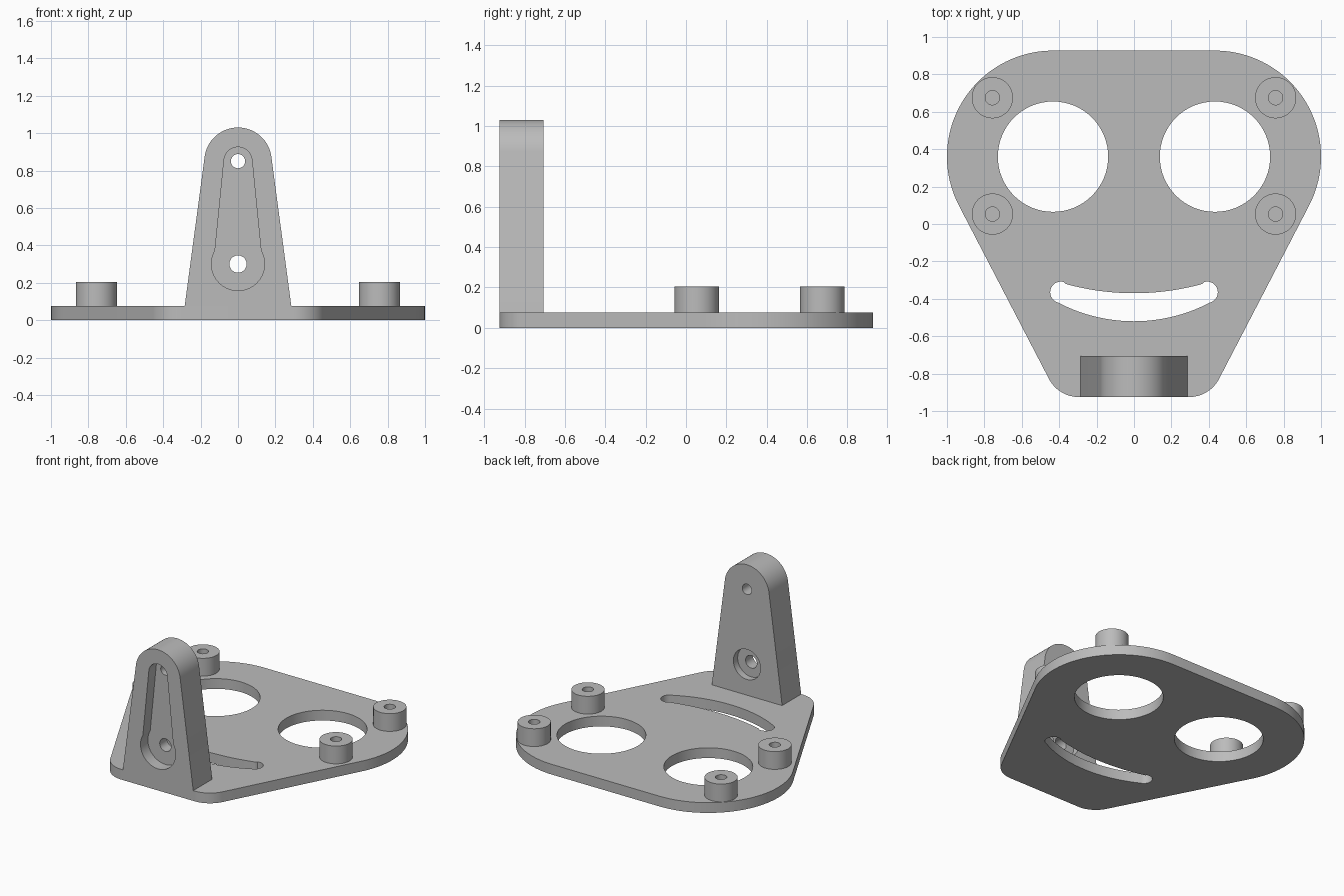
import bpy
import bmesh
from math import radians, cos, sin

if "Cube" in bpy.data.objects:
    bpy.data.objects.remove(bpy.data.objects["Cube"], do_unlink=True)

GREY = (0.5, 0.5, 0.5, 1.0)
grey = bpy.data.materials.new("plain grey")
grey.use_nodes = True
grey.diffuse_color = GREY
grey.node_tree.nodes["Principled BSDF"].inputs["Base Color"].default_value = GREY


def arc(cx, cy, r, start, end, steps=24):
    """Points on a circular arc, angles in degrees."""
    angles = [radians(start + (end - start) * i / steps) for i in range(steps + 1)]
    return [(cx + r * cos(a), cy + r * sin(a)) for a in angles]


def circle(cx, cy, r):
    return arc(cx, cy, r, 0, 360, 64)[:-1]


def mirrored(points):
    """Close a right-hand outline with its mirror image across x = 0."""
    return points + [(-x, y) for x, y in reversed(points)]


def prism(name, outline, low, high, upright=False):
    """Extrude an outline along z, or along y when upright."""
    bm = bmesh.new()
    place = (lambda u, v: (u, low, v)) if upright else (lambda u, v: (u, v, low))
    face = bm.faces.new([bm.verts.new(place(u, v)) for u, v in outline])
    moved = bmesh.ops.extrude_face_region(bm, geom=[face])["geom"]
    shift = (0, high - low, 0) if upright else (0, 0, high - low)
    bmesh.ops.translate(bm, vec=shift,
                        verts=[g for g in moved if isinstance(g, bmesh.types.BMVert)])
    bmesh.ops.recalc_face_normals(bm, faces=bm.faces[:])
    mesh = bpy.data.meshes.new(name)
    bm.to_mesh(mesh)
    bm.free()
    mesh.materials.append(grey)
    obj = bpy.data.objects.new(name, mesh)
    bpy.context.collection.objects.link(obj)
    return obj


def select_only(obj):
    bpy.ops.object.select_all(action="DESELECT")
    obj.select_set(True)
    bpy.context.view_layer.objects.active = obj


def finish(obj, cutters):
    """Subtract the cutters, delete them and smooth the curved walls."""
    select_only(obj)
    for cutter in cutters:
        cutter.hide_render = True
        cut = obj.modifiers.new("cut", "BOOLEAN")
        cut.operation = "DIFFERENCE"
        cut.solver = "EXACT"
        cut.object = cutter
        bpy.ops.object.modifier_apply(modifier=cut.name)
        bpy.data.objects.remove(cutter, do_unlink=True)
    bpy.ops.object.shade_smooth_by_angle(angle=radians(30))


THICK = 0.075
FRONT, BACK = -0.925, -0.705

# Base plate with two round openings and a curved slot
plate = prism("base_plate",
              mirrored(arc(0.295, -0.745, 0.18, -90, -27.5)
                       + arc(0.433, 0.36, 0.567, -27.5, 90, 40)), 0, THICK)
slot_right = (arc(0, 0.355, 0.875, -90, -62.5, 20)
              + arc(0.391, -0.365, 0.057, -62, 106, 20)
              + arc(0, 1.0, 1.37, -74.5, -90, 20))
slot = slot_right[1:-1]
slot_outline = [(0, -0.52)] + slot + [(0, -0.37)] + [(-x, y) for x, y in reversed(slot)]
finish(plate, [prism("slot_cutter", slot_outline, -0.1, 0.2)]
       + [prism("opening_cutter", circle(s * 0.433, 0.36, 0.295), -0.1, 0.2)
          for s in (-1, 1)])

# Four hollow standoffs
for side, s in (("right", -1), ("left", 1)):
    for end, y in (("front", 0.053), ("back", 0.675)):
        post = prism(f"standoff_{end}_{side}", circle(s * 0.757, y, 0.11), THICK, 0.205)
        finish(post, [prism("bore_cutter", circle(s * 0.757, y, 0.038), 0, 0.3)])

# Upright bracket: front pocket, rear counterbore and two through holes
bracket = prism("upright_bracket",
                [(-0.285, THICK), (0.285, THICK)] + arc(0, 0.85, 0.18, 7.5, 172.5, 40),
                FRONT, BACK, True)
pocket = arc(0, 0.85, 0.075, 5, 175) + arc(0, 0.3, 0.142, 150, 390, 48)
finish(bracket, [
    prism("pocket_cutter", pocket, FRONT - 0.1, FRONT + 0.085, True),
    prism("counterbore_cutter", circle(0, 0.3, 0.11), BACK - 0.05, BACK + 0.1, True),
    prism("upper_hole_cutter", circle(0, 0.85, 0.038), FRONT - 0.1, BACK + 0.1, True),
    prism("lower_hole_cutter", circle(0, 0.3, 0.046), FRONT - 0.1, BACK + 0.1, True),
])
